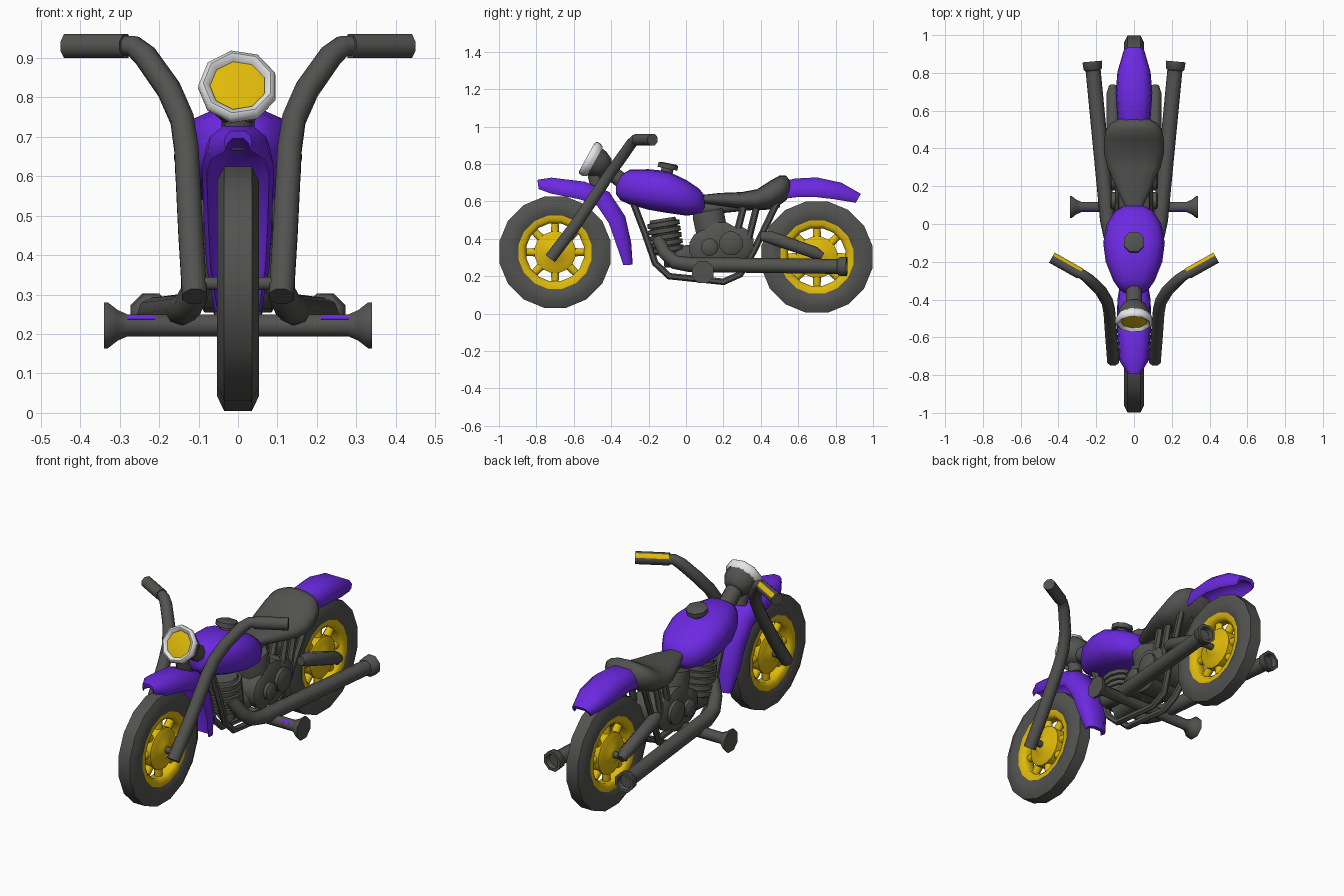
import bpy, bmesh, math
from mathutils import Vector as V


def material(name, rgb):
    m = bpy.data.materials.new(name)
    m.diffuse_color = (*rgb, 1)
    return m


GREY = material("dark grey", (0.085, 0.085, 0.08))
PURPLE = material("purple", (0.15, 0.022, 0.75))
YELLOW = material("golden yellow", (0.74, 0.49, 0.003))
WHITE = material("light grey", (0.85, 0.85, 0.85))


def loft(name, rings, mat, loop=False):
    """Skin a list of closed rings; loop joins last ring to first."""
    bm = bmesh.new()
    vs = [[bm.verts.new(p) for p in r] for r in rings]
    n = len(rings[0])
    pairs = list(zip(vs, vs[1:])) + ([(vs[-1], vs[0])] if loop else [])
    for a, b in pairs:
        for i in range(n):
            j = (i + 1) % n
            bm.faces.new((a[i], a[j], b[j], b[i]))
    if not loop:
        bm.faces.new(vs[0])
        bm.faces.new(vs[-1])
    bmesh.ops.remove_doubles(bm, verts=bm.verts, dist=1e-5)
    bmesh.ops.recalc_face_normals(bm, faces=bm.faces)
    me = bpy.data.meshes.new(name)
    bm.to_mesh(me)
    bm.free()
    me.materials.append(mat)
    ob = bpy.data.objects.new(name, me)
    bpy.context.collection.objects.link(ob)
    return ob


def circle(c, u, w, r, n):
    return [c + (u * math.cos(a) + w * math.sin(a)) * r
            for a in ((i + 0.5) * 2 * math.pi / n for i in range(n))]


def tube(name, path, radius, mat=GREY, n=8):
    """Round pipe along a path; radius is one value or one per point."""
    p = [V(q) for q in path]
    rs = radius if isinstance(radius, list) else [radius] * len(p)
    rings, u = [], None
    for i, c in enumerate(p):
        t = V((0, 0, 0))
        if i:
            t += (c - p[i - 1]).normalized()
        if i < len(p) - 1:
            t += (p[i + 1] - c).normalized()
        t.normalize()
        if u is None:
            u = V((1, 0, 0)) if abs(t.x) < 0.8 else V((0, 0, 1))
        u = (u - t * u.dot(t)).normalized()
        rings.append(circle(c, u, t.cross(u), rs[i], n))
    return loft(name, rings, mat)


def lathe(name, origin, axis, profile, mat=GREY, n=16, loop=False):
    """Turn a (distance along axis, radius) profile around an axis."""
    o, t = V(origin), V(axis).normalized()
    u = V((0, 0, 1)) if abs(t.x) > 0.8 else V((1, 0, 0))
    u = (u - t * u.dot(t)).normalized()
    return loft(name, [circle(o + t * d, u, t.cross(u), r, n) for d, r in profile], mat, loop)


def body(name, sections, mat, power=1.0, n=16):
    """Rounded body from (y, z low, z high, half width) sections."""
    f = lambda v: math.copysign(abs(v) ** power, v)
    rings = []
    for y, lo, hi, w in sections:
        angs = [i * 2 * math.pi / n for i in range(n)]
        rings.append([V((w * f(math.cos(a)), y, (lo + hi) / 2 + (hi - lo) / 2 * f(math.sin(a)))) for a in angs])
    return loft(name, rings, mat)


def fender(name, spec):
    """Arched sheet along (y, z, half width, depth) stations."""
    rings = []
    for i, (y, z, w, d) in enumerate(spec):
        a, b = spec[max(i - 1, 0)], spec[min(i + 1, len(spec) - 1)]
        t = V((0, b[0] - a[0], b[1] - a[1])).normalized()
        nrm = V((0, -t.z, t.y))
        arch = [(-1, -d), (-0.9, -d * 0.4), (-0.5, 0), (0.5, 0), (0.9, -d * 0.4), (1, -d)]
        inner = [(x * 0.87, h - 0.02) for x, h in reversed(arch)]
        rings.append([V((x * w, y, z)) + nrm * h for x, h in arch + inner])
    loft(name, rings, PURPLE)


X = (1, 0, 0)
# wheels
for name, y, z in (("front", -0.70, 0.328), ("rear", 0.70, 0.302)):
    o = (0, y, z)
    lathe(name + "_tire", o, X, [(-0.04, 0.195), (-0.053, 0.225), (-0.053, 0.265), (-0.035, 0.303),
          (0.035, 0.303), (0.053, 0.265), (0.053, 0.225), (0.04, 0.195)], GREY, 16, True)
    lathe(name + "_rim", o, X, [(-0.042, 0.204), (-0.042, 0.175), (-0.025, 0.157), (0.025, 0.157),
          (0.042, 0.175), (0.042, 0.204)], YELLOW, 16, True)
    half = [(0.052, 0), (0.052, 0.045), (0.046, 0.052), (0.042, 0.085), (0.03, 0.112)]
    lathe(name + "_hub", o, X, [(-d, r) for d, r in half] + half[::-1], YELLOW, 16)
    for k in range(8):
        a = k * math.pi / 4
        q = V((0, math.cos(a), math.sin(a)))
        tube(name + "_spoke", [V(o) + q * 0.09, V(o) + q * 0.17], [0.025, 0.02], YELLOW, 8)
    tube(name + "_axle", [(-0.125, y, z), (0.125, y, z)], 0.018)

# fenders
fender("front_fender", [(-0.795, 0.715, 0.035, 0.03), (-0.72, 0.727, 0.078, 0.065), (-0.54, 0.705, 0.09, 0.078),
       (-0.41, 0.65, 0.09, 0.078), (-0.325, 0.52, 0.087, 0.075), (-0.293, 0.38, 0.08, 0.06), (-0.285, 0.262, 0.06, 0.03)])
fender("rear_fender", [(0.50, 0.70, 0.085, 0.07), (0.58, 0.722, 0.09, 0.08), (0.70, 0.728, 0.097, 0.085),
       (0.83, 0.70, 0.088, 0.075), (0.935, 0.64, 0.055, 0.035)])

# fuel tank and cap
body("fuel_tank", [(-0.375, 0.64, 0.69, 0.03), (-0.35, 0.605, 0.74, 0.075), (-0.30, 0.583, 0.77, 0.11),
     (-0.20, 0.555, 0.772, 0.15), (-0.10, 0.538, 0.762, 0.163), (0.0, 0.524, 0.715, 0.145),
     (0.07, 0.53, 0.668, 0.1), (0.1, 0.56, 0.63, 0.045)], PURPLE, 0.8)
lathe("tank_cap", (0, -0.105, 0.745), (0, 0.2, 1), [(0, 0.035), (0.03, 0.035), (0.03, 0.058), (0.055, 0.058), (0.06, 0.045)], GREY, 8)

# seat
body("seat", [(0.09, 0.59, 0.635, 0.045), (0.18, 0.575, 0.645, 0.09), (0.30, 0.56, 0.65, 0.14),
     (0.38, 0.553, 0.665, 0.16), (0.45, 0.556, 0.71, 0.158), (0.50, 0.58, 0.738, 0.148),
     (0.535, 0.605, 0.737, 0.12), (0.557, 0.64, 0.71, 0.08)], GREY, 0.85)

# headlight with housing, rim and lens
O, A = (0, -0.527, 0.835), (0, -0.87, 0.48)
lathe("headlight_housing", O, A, [(-0.125, 0.04), (-0.115, 0.06), (-0.075, 0.082), (-0.03, 0.09), (-0.025, 0.06)], GREY, 8)
lathe("headlight_rim", O, A, [(-0.045, 0.09), (-0.025, 0.101), (-0.005, 0.1), (0.004, 0.088),
      (-0.006, 0.072), (-0.03, 0.068)], WHITE, 9, True)
lathe("headlight_lens", O, A, [(-0.03, 0.072), (-0.012, 0.072), (-0.008, 0.045)], YELLOW, 9)
tube("headlight_neck", [(0, -0.46, 0.80), (0, -0.33, 0.70)], 0.045)
tube("headlight_stem", [(0, -0.50, 0.78), (0, -0.475, 0.675)], 0.038)

# engine
lathe("crankcase", (0, 0.19, 0.37), X, [(-0.1, 0.09), (-0.085, 0.12), (0.085, 0.12), (0.1, 0.09)], GREY, 12)
lathe("front_crankcase", (0, 0.11, 0.355), X, [(-0.1, 0.07), (-0.085, 0.095), (0.085, 0.095), (0.1, 0.07)], GREY, 12)
lathe("rear_crankcase", (0, 0.27, 0.375), X, [(-0.1, 0.07), (-0.085, 0.095), (0.085, 0.095), (0.1, 0.07)], GREY, 12)
fins = [(0, 0.07)]
for k in range(5):
    fins += [(0.01 + k * 0.034, 0.075), (0.012 + k * 0.034, 0.09), (0.036 + k * 0.034, 0.09), (0.038 + k * 0.034, 0.075)]
lathe("front_cylinder", (0, -0.095, 0.32), (0, -0.16, 1), fins + [(0.19, 0.07)], GREY, 12)
lathe("rear_cylinder", (0, 0.145, 0.40), (0, -0.2, 1), [(0, 0.09), (0.13, 0.092), (0.15, 0.085)], GREY, 8)
tube("engine_cradle", [(0, -0.12, 0.30), (0, 0.12, 0.32)], 0.06)
tube("backbone", [(0, -0.36, 0.66), (0, 0.1, 0.56), (0, 0.5, 0.6)], 0.035)

# parts repeated on both sides
for s, side in ((1, "right_"), (-1, "left_")):
    m = lambda pts: [(s * x, y, z) for x, y, z in pts]
    tube(side + "fork_and_handlebar", m([(0.11, -0.725, 0.295), (0.12, -0.60, 0.46), (0.131, -0.46, 0.67),
         (0.142, -0.41, 0.745), (0.175, -0.355, 0.82), (0.235, -0.295, 0.905), (0.265, -0.272, 0.93), (0.31, -0.247, 0.932)]),
         [0.034, 0.034, 0.033, 0.032, 0.032, 0.031, 0.028, 0.026])
    # grip with yellow strip facing back and up
    grip = tube(side + "grip", m([(0.285, -0.262, 0.93), (0.435, -0.178, 0.93)]), 0.033)
    grip.data.materials.append(YELLOW)
    for f in grip.data.polygons:
        if 0.5 < f.normal.z < 0.9 and f.normal.y > 0:
            f.material_index = 1
    # frame loop and seat struts
    tube(side + "frame_loop", m([(0.035, -0.30, 0.64), (0.036, -0.22, 0.43), (0.036, -0.165, 0.27), (0.036, -0.09, 0.2),
         (0.036, 0.2, 0.17), (0.036, 0.29, 0.21), (0.06, 0.36, 0.33), (0.085, 0.49, 0.6)]), 0.018, GREY, 6)
    tube(side + "front_seat_strut", m([(0.08, 0.27, 0.42), (0.08, 0.315, 0.6)]), 0.019, GREY, 6)
    tube(side + "rear_seat_strut", m([(0.08, 0.335, 0.4), (0.08, 0.385, 0.6)]), 0.019, GREY, 6)
    # swingarm
    tube(side + "swingarm", m([(0.105, 0.40, 0.415), (0.11, 0.45, 0.408), (0.112, 0.69, 0.325), (0.112, 0.73, 0.305)]),
         [0.025, 0.037, 0.035, 0.022])
    # exhaust with flared hollow tip
    tube(side + "exhaust", m([(0.06, -0.15, 0.40), (0.10, -0.115, 0.325), (0.125, -0.06, 0.275),
         (0.14, 0.02, 0.262), (0.217, 0.82, 0.252)]), [0.034, 0.036, 0.038, 0.04, 0.04])
    lathe(side + "exhaust_tip", (s * 0.217, 0.81, 0.252), (s * 0.09, 1, -0.01),
          [(0, 0.04), (0.01, 0.053), (0.05, 0.056), (0.05, 0.04), (0.025, 0.036)], GREY, 8)
    # engine side covers
    for nm, y, z, r in (("small_cover", 0.125, 0.355, 0.047), ("large_cover", 0.24, 0.375, 0.065)):
        lathe(side + nm, (0, y, z), (s, 0, 0), [(0.08, r), (0.118, r), (0.128, r * 0.7)], GREY, 12)
    # foot peg with flared end and thin purple strip facing front and up
    tube(side + "foot_peg", m([(0, 0.09, 0.222), (0.28, 0.09, 0.222), (0.305, 0.09, 0.222), (0.33, 0.09, 0.222), (0.34, 0.09, 0.222)]),
         [0.03, 0.03, 0.042, 0.063, 0.063])
    loft(side + "foot_peg_strip", [[V((s * x, 0.09 + 0.707 * (b - a), 0.222 + 0.707 * (a + b)))
         for a, b in ((0.025, -0.006), (0.025, 0.006), (0.029, 0.006), (0.029, -0.006))] for x in (0.21, 0.28)], PURPLE)

# smooth shading with sharp edges kept
for ob in bpy.context.collection.objects:
    ob.select_set(True)
    bpy.context.view_layer.objects.active = ob
bpy.ops.object.shade_smooth_by_angle(angle=math.radians(50))
